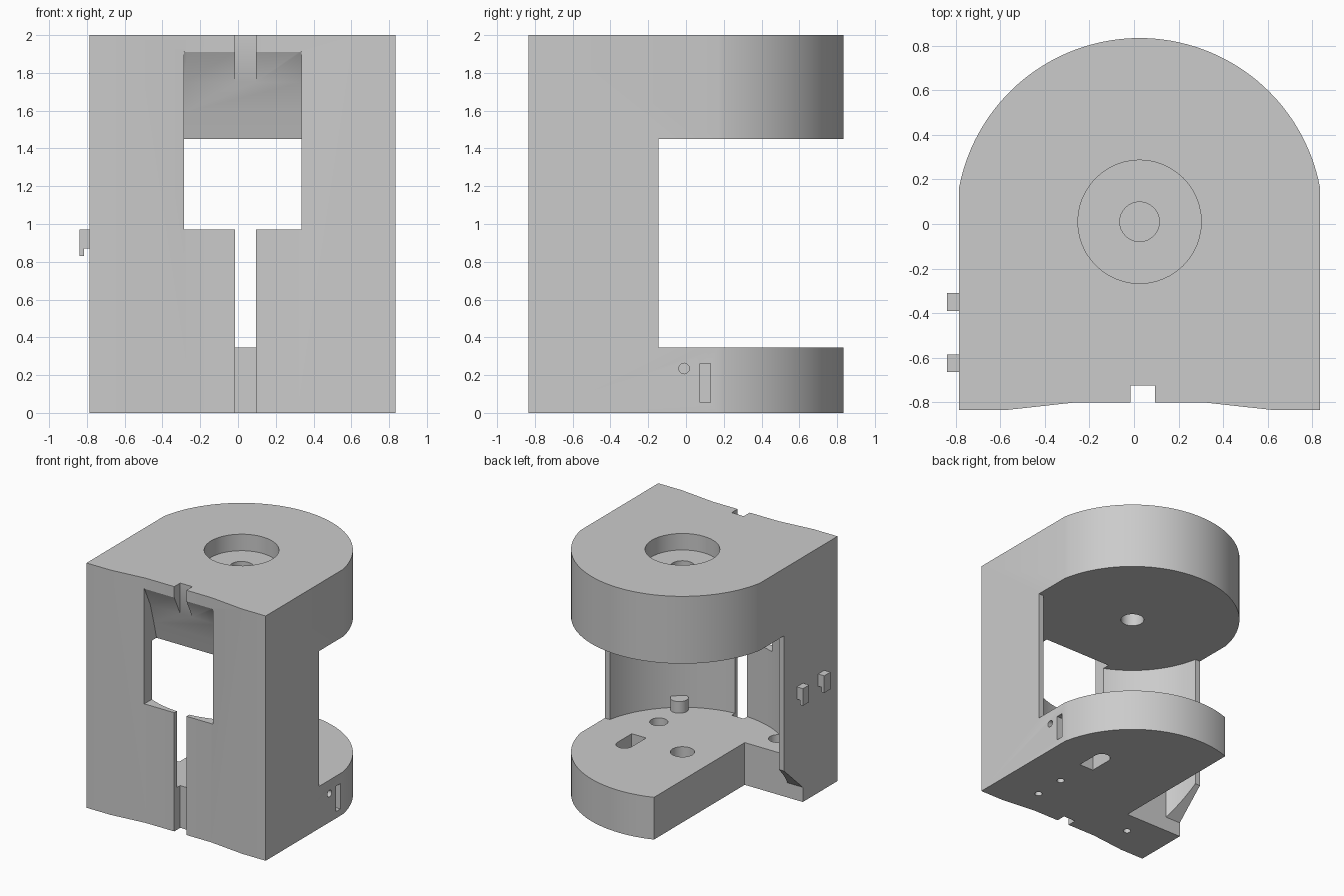
import bpy, bmesh, math
from mathutils import Matrix

old = bpy.data.objects.get("Cube")
if old:
    bpy.data.objects.remove(old, do_unlink=True)

grey = bpy.data.materials.new("plain_grey")
grey.use_nodes = True
grey.diffuse_color = (0.6, 0.6, 0.6, 1)
grey.node_tree.nodes["Principled BSDF"].inputs["Base Color"].default_value = (0.6, 0.6, 0.6, 1)

CX, CY = 0.025, 0.01        # axis of the round end
FLOOR, CEIL, TOP = 0.345, 1.45, 2.0
BACK = -0.145               # rear edge of the side walls

# Axis maps: a profile in (u, v) extruded along w
AXES = {
    "z": Matrix.Identity(4),
    "x": Matrix(((0, 0, 1, 0), (1, 0, 0, 0), (0, 1, 0, 0), (0, 0, 0, 1))),
    "y": Matrix(((1, 0, 0, 0), (0, 0, 1, 0), (0, 1, 0, 0), (0, 0, 0, 1))),
}


def prism(name, points, lo, hi, axis="z"):
    """Extrude a flat profile between two positions on an axis."""
    bm = bmesh.new()
    face = bm.faces.new([bm.verts.new((u, v, lo)) for u, v in points])
    ext = bmesh.ops.extrude_face_region(bm, geom=[face])
    top = [g for g in ext["geom"] if isinstance(g, bmesh.types.BMVert)]
    bmesh.ops.translate(bm, verts=top, vec=(0, 0, hi - lo))
    bm.transform(AXES[axis])
    bmesh.ops.recalc_face_normals(bm, faces=bm.faces)
    mesh = bpy.data.meshes.new(name)
    bm.to_mesh(mesh)
    bm.free()
    mesh.materials.append(grey)
    obj = bpy.data.objects.new(name, mesh)
    bpy.context.scene.collection.objects.link(obj)
    return obj


def arc(cx, cy, r, a0, a1, n):
    return [(cx + r * math.cos(a0 + (a1 - a0) * i / n),
             cy + r * math.sin(a0 + (a1 - a0) * i / n)) for i in range(n + 1)]


def circle(cx, cy, r, n=32):
    return arc(cx, cy, r, 0, math.tau, n)[:-1]


def rect(u0, u1, v0, v1):
    return [(u0, v0), (u1, v0), (u1, v1), (u0, v1)]


def combine(target, tool, operation="DIFFERENCE"):
    mod = target.modifiers.new("combine", "BOOLEAN")
    mod.operation, mod.solver, mod.object = operation, "EXACT", tool
    bpy.context.view_layer.update()
    bpy.ops.object.select_all(action="DESELECT")
    target.select_set(True)
    bpy.context.view_layer.objects.active = target
    bpy.ops.object.modifier_apply(modifier=mod.name)
    bpy.data.objects.remove(tool, do_unlink=True)


def cut(points, lo, hi, axis="z"):
    combine(housing, prism("cutter", points, lo, hi, axis))


# Housing outline: round rear, shallow hollow front with a centre groove
a = math.acos(0.81 / 0.825)
outline = arc(CX, CY, 0.825, a, math.pi - a, 64)
outline += [(-0.785, -0.835), (-0.57, -0.835), (-0.27, -0.802), (-0.015, -0.802),
            (-0.015, -0.725), (0.095, -0.725), (0.095, -0.802), (0.32, -0.802),
            (0.62, -0.835), (0.835, -0.835)]
housing = prism("housing", outline, 0, TOP)

# Round chamber, open to the rear
R = 0.78
b = math.asin((BACK - CY) / R)
chamber = arc(CX, CY, R, math.pi - b, math.tau + b, 64)
cut(chamber + [(1.2, BACK), (1.2, 1.2), (-1.2, 1.2), (-1.2, BACK)], FLOOR, CEIL)

# Front window with a sloping upper recess
cut([(-1, 0.97), (-0.64, 0.97), (-0.645, CEIL), (-0.68, 1.59), (-0.725, 1.75),
     (-0.802, 1.91), (-0.81, 1.92), (-1, 1.92)], -0.285, 0.335, "x")

# Cut-away corner of the base and chamfered foot of the side wall
NOTCH, r = -0.387, R - 0.001
c = math.asin((NOTCH - CY) / r)
d = math.asin((BACK - CY) / r)
cut([(-0.26, NOTCH)] + arc(CX, CY, r, math.pi - c, math.pi - d, 12)
    + [(-1, BACK), (-1, 1), (-0.26, 1)], -0.1, 0.36)
cut([(NOTCH, -0.1), (NOTCH, 0.12), (BACK, FLOOR), (BACK + 0.016, 0.36),
     (1, 0.36), (1, -0.1)], -1, -0.6, "x")

# Top counterbore and through hole
cut(circle(CX, CY, 0.277, 48), 1.865, 2.1)
cut(circle(CX, CY, 0.089), 1.4, 1.9)

# Hollow post on the base
combine(housing, prism("post", circle(0.47, -0.585, 0.067), 0.25, 0.44), "UNION")

# Base pockets, screw holes and round-ended opening
cut(circle(CX, CY, 0.09), 0.1, 0.5)
for x, y in ((0.47, -0.32), (-0.42, -0.585)):
    cut(circle(x, y, 0.068), 0.12, 0.5)
for x, y in ((0.47, -0.32), (-0.42, -0.585), (0.47, -0.585)):
    cut(circle(x, y, 0.029, 20), -0.1, 0.3)
cut([(0.385, -0.035), (0.515, -0.035)] + arc(0.45, 0.15, 0.065, 0, math.pi, 16), -0.1, 0.5)

# Side hole and slot in the base
cut(circle(-0.01, 0.235, 0.028, 20), 0.6, 1, "x")
cut(rect(0.073, 0.13, 0.055, 0.262), 0.6, 1, "x")

# Pin holes above the hooks
for y in (-0.355, -0.635):
    cut(circle(y, 1.712, 0.022, 20), -1, -0.6, "x")

bpy.ops.object.select_all(action="DESELECT")
housing.select_set(True)
bpy.context.view_layer.objects.active = housing
bpy.ops.object.shade_smooth_by_angle(angle=math.radians(25))

# Side hooks with a hanging lip
for i, y in enumerate((-0.35, -0.625)):
    prism(f"side_hook_{i + 1}", [(-0.78, 0.87), (-0.78, 0.97), (-0.84, 0.97),
                                 (-0.84, 0.83), (-0.814, 0.83), (-0.814, 0.87)],
          y - 0.04, y + 0.04, "y")
